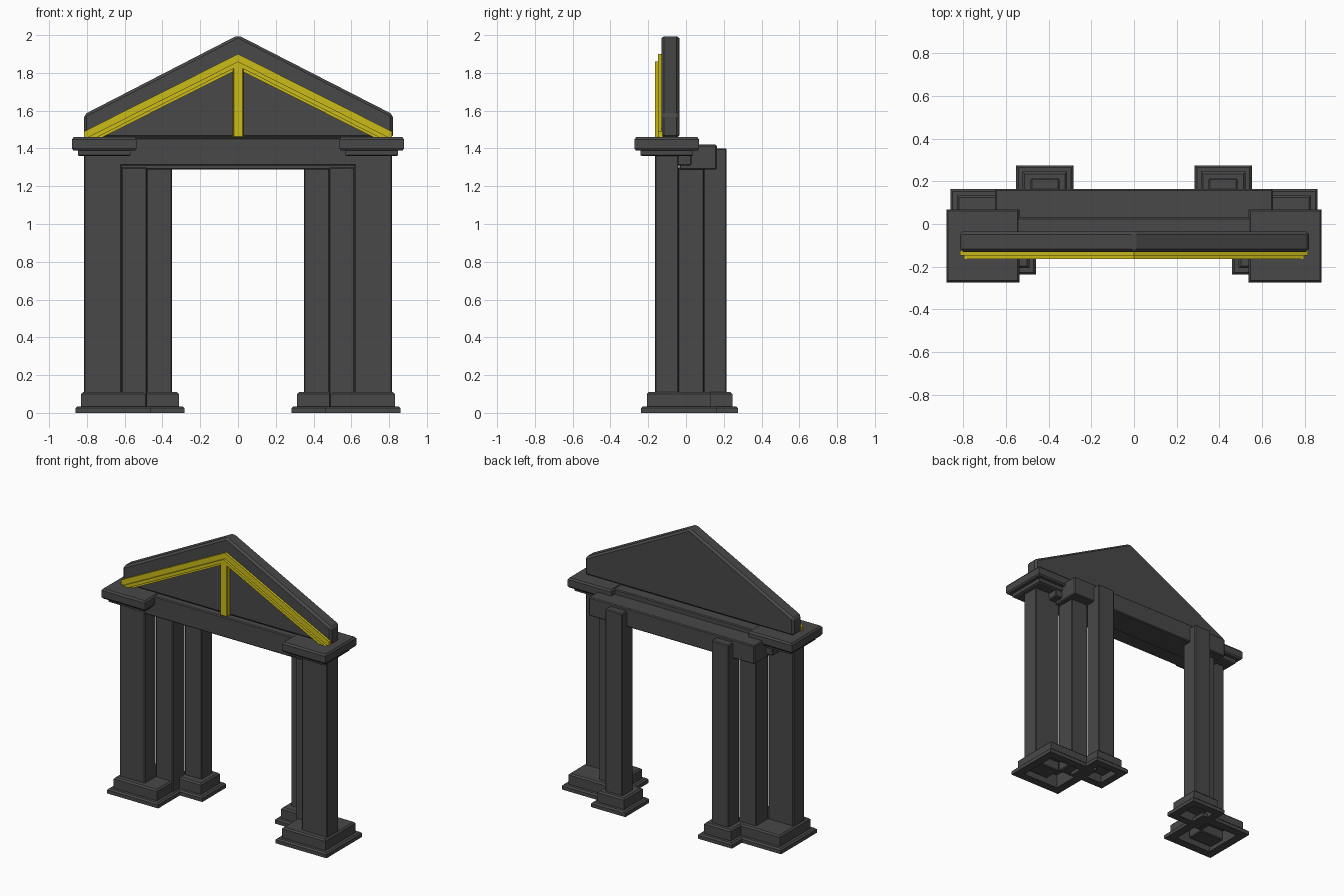
import bpy, bmesh

if "Cube" in bpy.data.objects:
    bpy.data.objects.remove(bpy.data.objects["Cube"])


def material(name, rgb):
    m = bpy.data.materials.new(name)
    m.diffuse_color = (*rgb, 1)
    m.use_nodes = True
    m.node_tree.nodes["Principled BSDF"].inputs["Base Color"].default_value = m.diffuse_color
    return m


STONE = material("dark_stone", (0.065, 0.065, 0.065))
GOLD = material("yellow_trim", (0.6, 0.5, 0.01))


def finish(bm, name, mat, bevel=0):
    bmesh.ops.recalc_face_normals(bm, faces=bm.faces)
    mesh = bpy.data.meshes.new(name)
    bm.to_mesh(mesh)
    bm.free()
    mesh.materials.append(mat)
    ob = bpy.data.objects.new(name, mesh)
    bpy.context.collection.objects.link(ob)
    if bevel:
        mod = ob.modifiers.new("bevel", 'BEVEL')
        mod.width = bevel
        mod.segments = 1
    return ob


def prism(name, outline, y0, y1, mat=STONE, bevel=0):
    """Extrude an x/z outline from y0 to y1."""
    bm = bmesh.new()
    face = bm.faces.new([bm.verts.new((x, y0, z)) for x, z in outline])
    new = bmesh.ops.extrude_face_region(bm, geom=[face])['geom']
    bmesh.ops.translate(bm, vec=(0, y1 - y0, 0),
                        verts=[g for g in new if isinstance(g, bmesh.types.BMVert)])
    return finish(bm, name, mat, bevel)


def box(name, x0, x1, y0, y1, z0, z1, mat=STONE, bevel=0.006):
    return prism(name, [(x0, z0), (x1, z0), (x1, z1), (x0, z1)], y0, y1, mat, bevel)


def square_stack(name, cx, cy, profile):
    """Loft square rings given as (half size, z), capped at both ends."""
    bm = bmesh.new()
    rings = [[bm.verts.new((cx + h * a, cy + h * b, z))
              for a, b in ((-1, -1), (1, -1), (1, 1), (-1, 1))] for h, z in profile]
    for lo, hi in zip(rings, rings[1:]):
        for i in range(4):
            j = (i + 1) % 4
            bm.faces.new((lo[i], lo[j], hi[j], hi[i]))
    bm.faces.new(rings[0])
    bm.faces.new(rings[-1])
    return finish(bm, name, STONE)


def plinth(name, cx, cy, foot, step, hole):
    # stepped base, hollow underneath
    square_stack(name, cx, cy, [
        (hole, 0.095), (hole, 0), (foot, 0), (foot, 0.025), (foot - 0.01, 0.035),
        (step, 0.035), (step, 0.1), (step - 0.01, 0.11)])


def outline_band(half, top, inner):
    """Chevron outline resting on the entablature."""
    z0, slope = 1.458, 0.503
    edge = max(top - half * slope, z0 + 0.002)
    reach = (inner - z0) / slope
    return [(-half, z0), (-reach, z0), (0, inner), (reach, z0),
            (half, z0), (half, edge), (0, top), (-half, edge)]


for side, s in (("left", -1), ("right", 1)):
    # three stepped piers per leg
    for part, a, b, y0, y1, top in (("front_pier", 0.615, 0.815, -0.165, -0.04, 1.37),
                                    ("middle_pier", 0.482, 0.617, -0.042, 0.095, 1.3),
                                    ("back_pier", 0.35, 0.484, 0.093, 0.215, 1.4)):
        x0, x1 = sorted((s * a, s * b))
        box(f"{part}_{side}", x0, x1, y0, y1, 0.03, top)
    # bases
    plinth(f"front_base_{side}", s * 0.66, -0.037, 0.2, 0.17, 0.14)
    plinth(f"back_base_{side}", s * 0.418, 0.14, 0.134, 0.105, 0.08)
    # capital
    square_stack(f"capital_{side}", s * 0.708, -0.102, [
        (0.132, 1.36), (0.14, 1.365), (0.14, 1.39), (0.164, 1.39),
        (0.171, 1.4), (0.171, 1.448), (0.162, 1.46)])

# beams across the opening
box("front_beam", -0.7, 0.7, -0.165, 0.03, 1.31, 1.455)
box("back_beam", -0.65, 0.65, -0.035, 0.163, 1.288, 1.42)

# gable
prism("gable", [(-0.815, 1.455), (0.82, 1.455), (0.82, 1.58), (0, 2.0), (-0.815, 1.58)],
      -0.13, -0.035, STONE, 0.014)

# yellow trim on the gable
prism("trim_back_layer", outline_band(0.815, 1.9, 1.82), -0.147, -0.125, GOLD)
prism("trim_front_layer", outline_band(0.795, 1.86, 1.835), -0.163, -0.14, GOLD)
box("trim_post", -0.026, 0.028, -0.163, -0.125, 1.458, 1.84, GOLD, 0.004)
